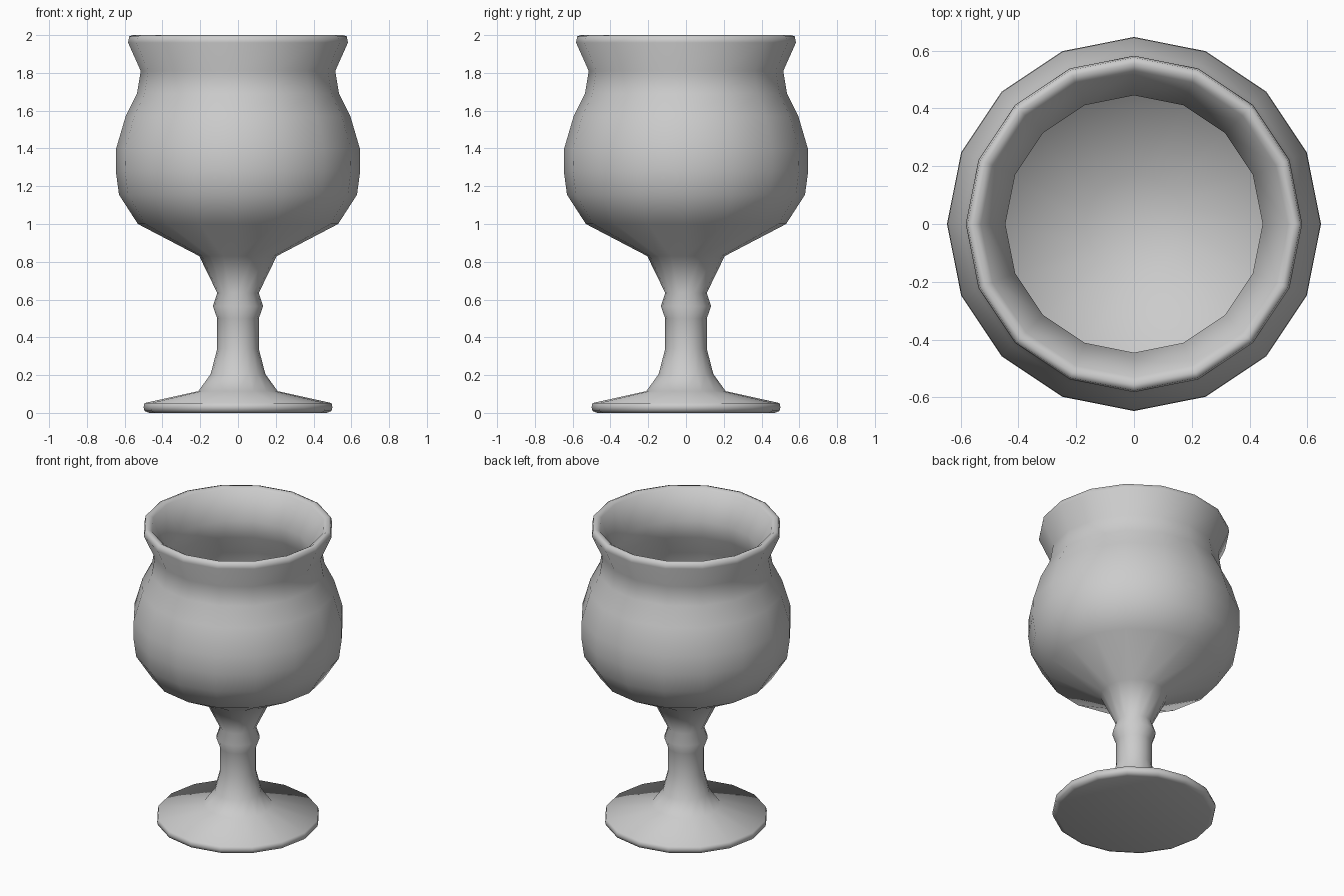
import bpy, bmesh, math

if "Cube" in bpy.data.objects:
    bpy.data.objects.remove(bpy.data.objects["Cube"])

SIDES = 16

# Profile (radius, height): underside, foot, stem, bowl, lip, then inside wall
profile = [
    (0, 0.01), (0.47, 0.005), (0.495, 0.01), (0.5, 0.03), (0.495, 0.052),
    (0.21, 0.115), (0.145, 0.205), (0.11, 0.34), (0.11, 0.5),
    (0.133, 0.565), (0.11, 0.635), (0.205, 0.83),
    (0.53, 1.0), (0.63, 1.155), (0.647, 1.28), (0.645, 1.4),
    (0.595, 1.57), (0.535, 1.69), (0.515, 1.81),
    (0.582, 1.96), (0.576, 1.993), (0.555, 2.0), (0.53, 1.985),
    (0.445, 1.81), (0.468, 1.69), (0.53, 1.56), (0.58, 1.4),
    (0.58, 1.28), (0.56, 1.175), (0.475, 1.05), (0.17, 0.89), (0, 0.87),
]


def lathe(name, points, sides):
    bm = bmesh.new()
    rings = []
    for r, z in points:
        count = sides if r > 0 else 1
        rings.append([bm.verts.new((r * math.cos(2 * math.pi * i / sides),
                                    r * math.sin(2 * math.pi * i / sides), z))
                      for i in range(count)])
    for a, b in zip(rings, rings[1:]):
        for i in range(sides):
            j = (i + 1) % sides
            quad = [a[i % len(a)], a[j % len(a)], b[j % len(b)], b[i % len(b)]]
            bm.faces.new(list(dict.fromkeys(quad)))
    bmesh.ops.recalc_face_normals(bm, faces=bm.faces)
    # Rest the foot on the ground
    low = min(v.co.z for v in bm.verts)
    for v in bm.verts:
        if v.co.z < 0.008:
            v.co.z -= low
    mesh = bpy.data.meshes.new(name)
    bm.to_mesh(mesh)
    bm.free()
    obj = bpy.data.objects.new(name, mesh)
    bpy.context.collection.objects.link(obj)
    return obj


# Goblet: one lathed shell with foot, stem and hollow bowl
goblet = lathe("goblet", profile, SIDES)
bpy.context.view_layer.objects.active = goblet
goblet.select_set(True)
bpy.ops.object.shade_smooth_by_angle(angle=math.radians(65))
